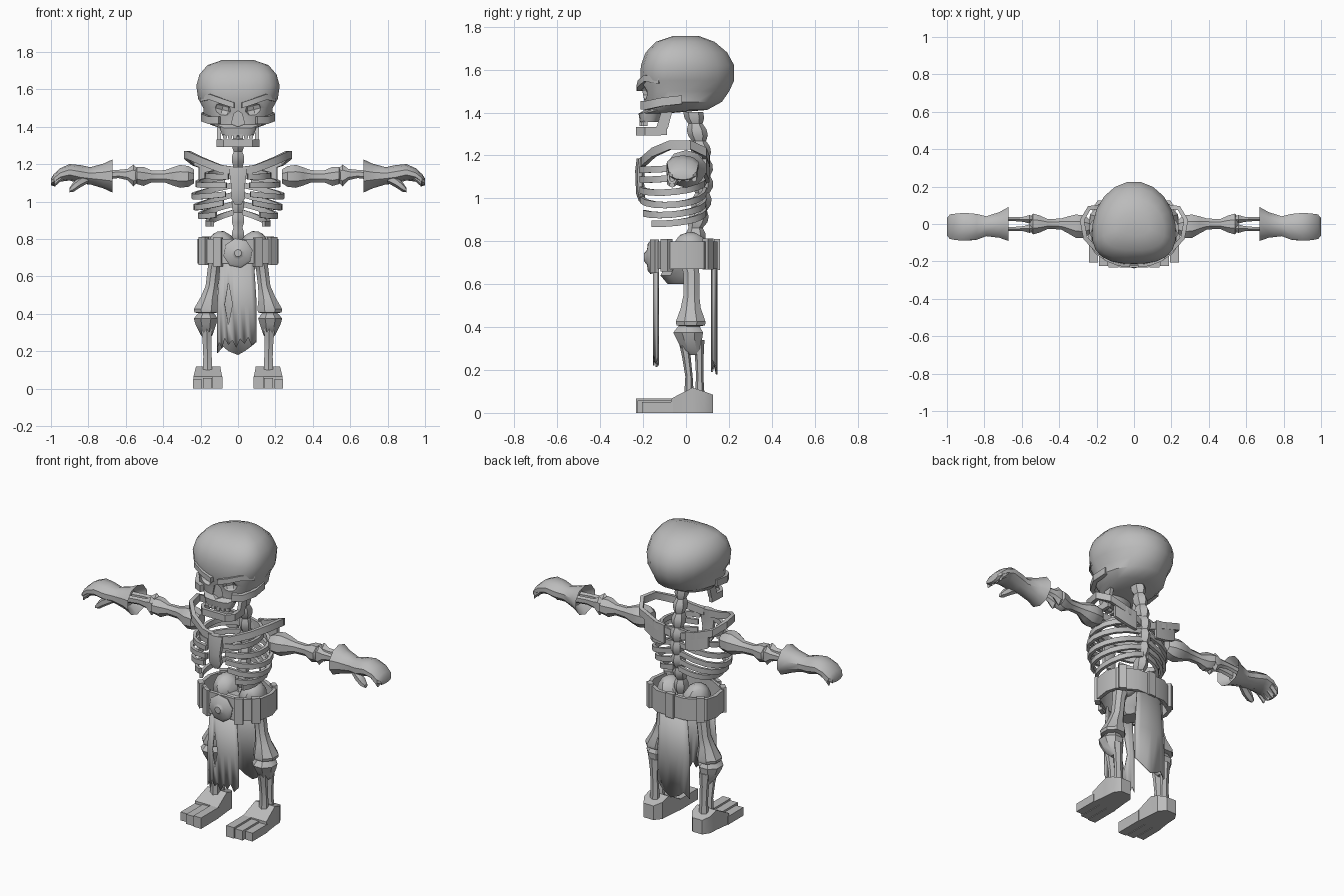
import bpy, bmesh, math
from mathutils import Vector, Matrix

grey = bpy.data.materials.new("bone_grey")
grey.diffuse_color = (0.5, 0.5, 0.5, 1)


def make(name, bm, mirror=False):
    bmesh.ops.recalc_face_normals(bm, faces=bm.faces)
    me = bpy.data.meshes.new(name)
    bm.to_mesh(me)
    bm.free()
    ob = bpy.data.objects.new(name, me)
    bpy.context.collection.objects.link(ob)
    me.materials.append(grey)
    if mirror:
        ob.modifiers.new("mirror", 'MIRROR').use_mirror_merge = False
    return ob


def loft(name, rings, mirror=False, closed=False):
    """Skin a list of rings; cap the ends, or join them when closed."""
    bm = bmesh.new()
    vs = [[bm.verts.new(p) for p in r] for r in rings]
    n = len(vs[0])
    for a, b in zip(vs, vs[1:] + (vs[:1] if closed else [])):
        for i in range(n):
            bm.faces.new((a[i], a[(i + 1) % n], b[(i + 1) % n], b[i]))
    if not closed:
        bm.faces.new(vs[0])
        bm.faces.new(vs[-1])
    return make(name, bm, mirror)


def bone(name, stations, axis='Z', n=6, mirror=True):
    """Stations are (x, y, z, radius_a, radius_b) along the axis."""
    rings = []
    for x, y, z, ra, rb in stations:
        ring = []
        for i in range(n):
            a = 2 * math.pi * (i + 0.5) / n
            c, s = ra * math.cos(a), rb * math.sin(a)
            ring.append((x + c, y + s, z) if axis == 'Z' else (x, y + c, z + s))
        rings.append(ring)
    return loft(name, rings, mirror)


def strip(name, path, height, thick, mirror=True, closed=False):
    """Flat band standing on edge along a path."""
    pts = [Vector(p) for p in path]
    rings = []
    for i, p in enumerate(pts):
        nxt = pts[(i + 1) % len(pts)] if closed else pts[min(i + 1, len(pts) - 1)]
        prv = pts[i - 1] if closed or i else pts[0]
        t = nxt - prv
        s = Vector((t.y, -t.x, 0)).normalized() * thick / 2
        u = Vector((0, 0, height / 2))
        rings.append([p + s + u, p - s + u, p - s - u, p + s - u])
    return loft(name, rings, mirror, closed)


def box(name, x0, x1, y0, y1, z0, z1, mirror=True):
    return loft(name, [[(x, y0, z0), (x, y1, z0), (x, y1, z1), (x, y0, z1)]
                       for x in (x0, x1)], mirror)


def blob(name, loc, scale, rot=(0, 0, 0), seg=10, mirror=True):
    bm = bmesh.new()
    bmesh.ops.create_uvsphere(bm, u_segments=seg, v_segments=6, radius=1)
    m = Matrix.Translation(loc)
    for ang, ax in zip(rot, 'XYZ'):
        m = m @ Matrix.Rotation(ang, 4, ax)
    bm.transform(m @ Matrix.Diagonal((*scale, 1)))
    return make(name, bm, mirror)


# Skull: rings of (z, half width, front y, back y)
rings = []
for z, w, yf, yb in [(1.355, .085, -.215, -.12), (1.395, .10, -.222, -.10),
                     (1.412, .15, -.195, .10), (1.45, .185, -.195, .17),
                     (1.50, .187, -.205, .205), (1.55, .215, -.215, .228),
                     (1.62, .225, -.212, .228), (1.68, .208, -.19, .195),
                     (1.73, .165, -.14, .135), (1.757, .085, -.06, .06)]:
    yc = max(yf * .25, -.045) if yb > 0 else (yf + yb) / 2
    ring = []
    for i in range(20):
        a = 2 * math.pi * (i + .5) / 20
        c, s = math.cos(a), math.sin(a)
        p = .75 if s < 0 else 1.0
        d = (yb - yc) if s > 0 else (yc - yf)
        ring.append((w * math.copysign(abs(c) ** p, c),
                     yc + d * math.copysign(abs(s) ** p, s), z))
    rings.append(ring)
skull = loft("skull", rings)

# Eye sockets and nose hole cut from the skull
cut_eye = blob("eye_cutter", (.085, -.215, 1.492), (.052, .05, .036), (0, -.25, 0), 8)
cut_nose = loft("nose_cutter", [[(x, y, z) for x, z in
                ((-.035, 1.415), (0, 1.40), (.035, 1.415), (.022, 1.47), (0, 1.485), (-.022, 1.47))]
                for y in (-.3, -.185)])
for c in (cut_eye, cut_nose):
    m = skull.modifiers.new(c.name, 'BOOLEAN')
    m.operation, m.object, m.solver = 'DIFFERENCE', c, 'EXACT'
    c.hide_render = True
    c.hide_set(True)

# Brows, cheekbones, teeth and jaw
strip("brow", [(.02, -.215, 1.515), (.08, -.21, 1.535), (.145, -.185, 1.56), (.19, -.12, 1.55)], .03, .03)
strip("cheekbone", [(.10, -.20, 1.435), (.15, -.175, 1.435), (.185, -.11, 1.45), (.18, -.02, 1.46)], .04, .025)
for i in range(3):
    box("upper_tooth", .006 + i * .026, .027 + i * .026, -.216 + i * .008, -.18, 1.338, 1.36)
strip("lower_jaw", [(-.10, -.09, 1.315), (-.103, -.19, 1.312), (-.075, -.222, 1.312),
                    (.075, -.222, 1.312), (.103, -.19, 1.312), (.10, -.09, 1.315)], .04, .022, False)
loft("jaw_hinge", [[(x, -.14, 1.325), (x, -.085, 1.325), (x, -.06, 1.42), (x, -.11, 1.42)]
                   for x in (.09, .112)], True)

# Spine with vertebra bumps along an S curve
spine = []
for i in range(27):
    z = .70 + i * .027
    y = .05 + .03 * math.sin((z - .87) / .45 * math.pi) if z > .87 else .045
    r = .042 if i % 3 else .03
    spine.append((0, y, z, r * .9, r * 1.1))
bone("spine", spine, mirror=False)

# Collar hoops, breastbone and ribs
strip("collar_bone", [(.02, -.205, 1.165), (.09, -.195, 1.175), (.19, -.15, 1.215), (.26, -.075, 1.248),
                      (.278, .02, 1.25), (.24, .085, 1.215), (.12, .10, 1.17), (.03, .085, 1.14)], .042, .024)
strip("shoulder_blade", [(.07, .10, 1.13), (.14, .10, 1.14), (.21, .085, 1.17)], .11, .02)
bone("breastbone", [(0, -.205, .985, .02, .014), (0, -.212, 1.02, .045, .02), (0, -.215, 1.07, .04, .02),
                    (0, -.215, 1.13, .05, .022), (0, -.21, 1.185, .055, .02)], mirror=False)
# half width, back z, side z, front z, sweep
for w, zb, zm, zf, sweep in [(.17, 1.17, 1.14, 1.135, .95), (.22, 1.14, 1.095, 1.09, .95),
                             (.24, 1.09, 1.03, 1.045, .95), (.23, 1.04, .97, 1.005, .93),
                             (.205, .99, .925, .945, .85), (.165, .945, .885, .90, .72)]:
    path = []
    for i in range(9):
        t = i / 8 * sweep
        a = math.pi * t
        z = zb * (1 - t) ** 2 + (4 * zm - zb - zf) / 2 * 2 * t * (1 - t) + zf * t * t
        path.append((.015 + (w - .015) * math.sin(a) ** .8, -.06 + .15 * math.cos(a), z))
    strip("rib", path, .03, .018)

# Arms: upper arm, two forearm bones, wrist
bone("upper_arm", [(.235, -.015, 1.135, .04, .04), (.265, -.015, 1.135, .065, .06), (.31, -.012, 1.135, .068, .066),
                   (.35, -.005, 1.135, .05, .052), (.39, 0, 1.135, .032, .036), (.46, 0, 1.135, .028, .034),
                   (.505, 0, 1.135, .05, .055), (.54, 0, 1.14, .06, .05), (.56, 0, 1.14, .03, .03)], 'X', 8)
for s in (-1, 1):
    bone("forearm", [(.53, s * .022, 1.14, .02, .03), (.56, s * .025, 1.14, .026, .058), (.59, s * .025, 1.145, .016, .03),
                     (.64, s * .026, 1.148, .012, .022), (.72, s * .026, 1.14, .014, .024)], 'X')

# Gloves: flared open cuff, mitten hand, thumb
bone("glove", [(.72, 0, 1.137, .05, .045), (.672, 0, 1.137, .095, .088), (.72, -.005, 1.137, .072, .066),
               (.79, -.012, 1.138, .056, .046), (.84, -.015, 1.145, .072, .05), (.90, -.015, 1.157, .078, .044),
               (.95, -.015, 1.143, .075, .036), (.985, -.015, 1.115, .068, .032), (1.0, -.015, 1.105, .05, .018)], 'X', 10)
for i, y in enumerate((-.065, -.03, .005, .038)):
    bone("fingertip", [(.94, y, 1.14, .017, .025), (.975, y, 1.11, .017, .025), (.982, y, 1.088, .012, .012)], 'X')
bone("thumb", [(.80, -.04, 1.125, .025, .025), (.845, -.06, 1.105, .03, .03), (.88, -.065, 1.078, .026, .026),
               (.90, -.065, 1.062, .014, .012)], 'X')

# Pelvis
blob("hip_wing", (.085, .02, .76), (.075, .085, .085), (.2, .3, 0), 8)
bone("pelvis_base", [(0, -.03, .60, .05, .06), (0, -.04, .64, .10, .085), (0, -.01, .70, .12, .09),
                     (0, .02, .76, .08, .07)], mirror=False, n=8)

# Belt, loops and buckle
half = [(.085, -.145), (.19, -.08), (.205, .02), (.19, .075), (.09, .135)]
strip("belt", [(x, y, .735) for x, y in half] + [(-x, y, .735) for x, y in half[::-1]], .13, .022, False, True)
strip("belt_loop_front", [(.085, -.157, .73), (.13, -.135, .73)], .155, .022)
strip("belt_loop_side", [(.165, -.108, .735), (.20, -.075, .735)], .15, .03)
strip("belt_loop_back", [(.185, .09, .74), (.15, .115, .74)], .145, .03)
box("belt_loop_middle", -.025, .025, .13, .158, .665, .81, False)
loft("buckle", [[(r * math.cos(i * math.pi / 4 + .2), y, .725 + r * math.sin(i * math.pi / 4 + .2)) for i in range(8)]
                for y, r in ((-.14, .07), (-.165, .08), (-.178, .065), (-.182, .035), (-.195, .02))])


def cloth(name, y0, bend, cols):
    """Ragged panel; columns are (x, bottom z, hole bottom, hole top)."""
    bm = bmesh.new()
    v = lambda x, z: bm.verts.new((x * (.85 if z > .6 else 1), y0 + bend * x * x, z))
    for (xa, ba, la, ha), (xb, bb, lb, hb) in zip(cols, cols[1:]):
        bm.faces.new((v(xa, la), v(xb, lb), v(xb, bb), v(xa, ba)))
        bm.faces.new((v(xa, .69), v(xb, .69), v(xb, hb), v(xa, ha)))
    bmesh.ops.remove_doubles(bm, verts=bm.verts, dist=.0005)
    ob = make(name, bm)
    ob.modifiers.new("thickness", 'SOLIDIFY').thickness = .008
    return ob


M = (.45, .45)
cloth("front_cloth", -.155, 1.8, [(-.112, .22, *M), (-.10, .25, *M), (-.088, .215, *M), (-.072, .27, *M),
                                  (-.052, .235, .34, .57), (-.03, .26, *M), (-.01, .22, *M), (.012, .265, *M),
                                  (.035, .24, *M), (.055, .275, *M), (.075, .23, *M), (.10, .26, *M)])
cloth("back_cloth", .147, -1.8, [(-.112, .19, *M), (-.08, .225, *M), (-.05, .20, *M), (0, .18, *M),
                                 (.035, .20, *M), (.07, .225, *M), (.10, .25, *M)])

# Legs: thigh, knee, twin shin bones
bone("thigh", [(.11, .015, .70, .045, .045), (.128, .025, .65, .036, .04), (.14, .025, .55, .036, .04),
               (.155, .022, .49, .048, .05), (.17, .022, .425, .072, .075), (.17, .022, .408, .068, .072),
               (.17, .022, .40, .03, .03)], n=8)
bone("knee", [(.17, .015, .415, .035, .045), (.172, .01, .375, .07, .075), (.172, .015, .345, .06, .065),
              (.168, .03, .29, .036, .05), (.166, .04, .27, .02, .03)], n=8)
for y0, y1 in ((-.01, .014), (.06, .064)):
    bone("shin", [(.168, y0, .34, .036, .026), (.166, (y0 + y1) / 2, .26, .027, .02), (.163, y1, .17, .026, .017),
                  (.163, y1, .09, .03, .022)])

# Feet: wedge shaped heel and three toes
loft("foot", [[(x0, y, 0), (x1, y, 0), (x1, y, z), (x0, y, z)] for y, x0, x1, z in
              [(.125, .13, .195, .085), (.085, .098, .222, .10), (.03, .095, .225, .118), (-.07, .085, .238, .066)]], True)
for x0, x1, y0, z in ((.084, .135, -.232, .066), (.139, .188, -.225, .058), (.192, .24, -.205, .05)):
    box("toe", x0, x1, y0, -.06, 0, z)

# Smooth shading with crisp edges
bpy.ops.object.select_all(action='DESELECT')
for ob in bpy.context.collection.objects:
    if not ob.hide_render:
        ob.select_set(True)
        bpy.context.view_layer.objects.active = ob
bpy.ops.object.shade_smooth_by_angle(angle=math.radians(35))
